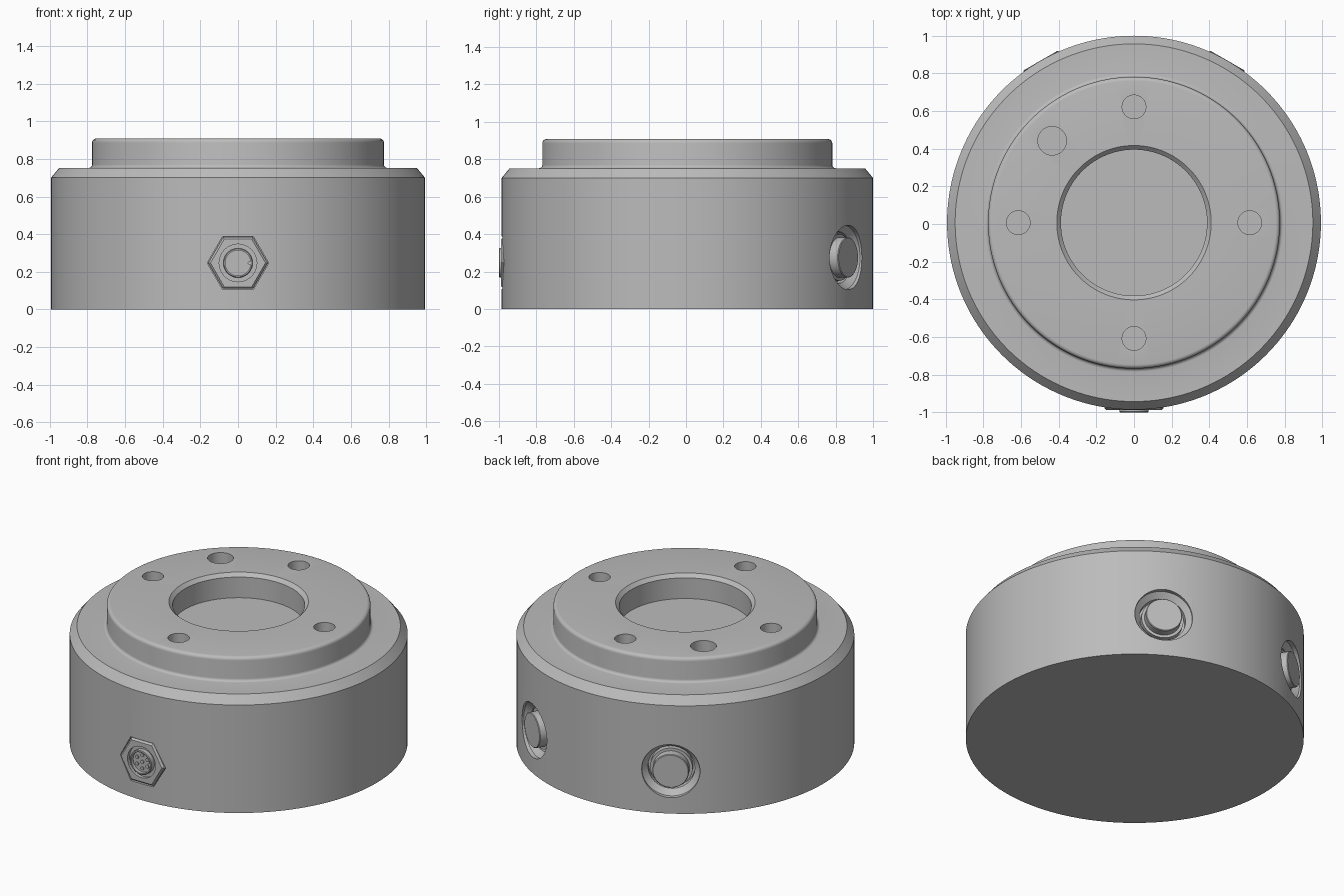
import bpy
import bmesh
from math import cos, sin, pi, radians
from mathutils import Matrix, Vector

cube = bpy.data.objects.get("Cube")
if cube:
    bpy.data.objects.remove(cube, do_unlink=True)

CENTRE_Y = 0.007
RADIUS = 0.993

grey = bpy.data.materials.new("machined_grey")
grey.use_nodes = True
COLOUR = (0.5, 0.5, 0.5, 1)
grey.diffuse_color = COLOUR
grey.node_tree.nodes["Principled BSDF"].inputs["Base Color"].default_value = COLOUR


def lathe(name, profile, sides=48, matrix=None):
    """Spin a (radius, height) profile, listed bottom to top, into a capped solid."""
    bm = bmesh.new()
    rings = [[bm.verts.new((r * cos(2 * pi * i / sides), r * sin(2 * pi * i / sides), z))
              for i in range(sides)] for r, z in profile]
    for low, high in zip(rings, rings[1:]):
        for i in range(sides):
            j = (i + 1) % sides
            bm.faces.new((low[i], low[j], high[j], high[i]))
    bm.faces.new(rings[0][::-1])
    bm.faces.new(rings[-1])
    bmesh.ops.recalc_face_normals(bm, faces=bm.faces)
    mesh = bpy.data.meshes.new(name)
    bm.to_mesh(mesh)
    bm.free()
    mesh.materials.append(grey)
    obj = bpy.data.objects.new(name, mesh)
    bpy.context.collection.objects.link(obj)
    obj.matrix_world = Matrix.Translation((0, CENTRE_Y, 0)) @ (matrix or Matrix())
    return obj


def side_mount(angle, height):
    """Matrix whose local z points radially outward at the given angle."""
    a = radians(angle)
    tangent, up, out = Vector((-sin(a), cos(a), 0)), Vector((0, 0, 1)), Vector((cos(a), sin(a), 0))
    turn = Matrix((tangent, up, out)).transposed().to_4x4()
    return Matrix.Translation((0, 0, height)) @ turn


def cut(obj, cutters):
    """Subtract the cutters and remove them."""
    for cutter in cutters:
        cutter.hide_render = True
        mod = obj.modifiers.new("cut", "BOOLEAN")
        mod.operation = "DIFFERENCE"
        mod.solver = "EXACT"
        mod.object = cutter
        bpy.context.view_layer.objects.active = obj
        bpy.ops.object.modifier_apply(modifier=mod.name)
        bpy.data.objects.remove(cutter, do_unlink=True)


def fillet(r, z, size, start, end, steps=5):
    """Arc of profile points around a centre, angles in degrees."""
    return [(r + size * cos(radians(start + (end - start) * i / steps)),
             z + size * sin(radians(start + (end - start) * i / steps)))
            for i in range(steps + 1)]


# Main housing with chamfered shoulder, raised boss and central bore
TOP, SHOULDER = 0.908, 0.752
profile = [(RADIUS, 0), (RADIUS, 0.70), (0.95, SHOULDER)]
profile += fillet(0.793, SHOULDER + 0.018, 0.018, 270, 180)
profile += fillet(0.753, TOP - 0.022, 0.022, 0, 90)
profile += [(0.41, TOP), (0.388, TOP - 0.022), (0.388, SHOULDER)]
housing = lathe("housing", profile, 160)

# Bolt holes and the larger locating hole in the boss
cutters = []
for angle, size in ((0, 0.063), (90, 0.063), (180, 0.063), (270, 0.063), (135, 0.076)):
    a = radians(angle)
    place = Matrix.Translation((0.615 * cos(a), 0.615 * sin(a), 0))
    cutters.append(lathe("hole_cutter", [(size, SHOULDER), (size, 1)], 40, place))

# Round pockets for the two rear buttons, and the connector seat
REAR_ANGLES = (60, 120)
BUTTON_Z, PLUG_Z = 0.275, 0.247
for angle in REAR_ANGLES:
    cutters.append(lathe("pocket_cutter", [(0.138, 0.90), (0.138, 0.935), (0.172, 0.967), (0.172, 1.1)],
                         56, side_mount(angle, BUTTON_Z)))
front = side_mount(-90, PLUG_Z)
cutters.append(lathe("seat_cutter", [(0.163, 0.955), (0.163, 1.1)], 6, front))
cut(housing, cutters)

# Rear buttons, each standing on a stepped collar
parts = [housing]
for side, angle in zip(("left", "right"), REAR_ANGLES):
    mount = side_mount(angle, BUTTON_Z)
    parts.append(lathe(side + "_collar", [(0.125, 0.89), (0.125, 0.94)], 56, mount))
    parts.append(lathe(side + "_button", [(0.108, 0.89), (0.108, 0.990), (0.104, 0.994)], 56, mount))

# Hexagonal connector nut with a round opening
nut = lathe("connector_nut", [(0.158, 0.94), (0.158, 0.985), (0.146, 0.996)], 6, front)
cut(nut, [lathe("opening_cutter", [(0.1, 0.975), (0.1, 1.1)], 48, front)])
parts.append(nut)

# Connector barrel, hollowed to leave the pin face
barrel = lathe("connector_barrel", [(0.078, 0.95), (0.078, 1.003), (0.074, 1.007)], 48, front)
cut(barrel, [lathe("barrel_cutter", [(0.067, 0.985), (0.067, 1.1)], 48, front)])
parts.append(barrel)

# Contact pins: one in the middle, a ring around it, and a locating key
for i in range(7):
    reach = 0.043 if i else 0
    a = 2 * pi * i / 6 + pi / 6
    place = front @ Matrix.Translation((reach * cos(a), reach * sin(a), 0))
    parts.append(lathe("contact_pin", [(0.011, 0.98), (0.011, 0.992)], 16, place))
key = front @ Matrix.Translation((0.060, 0, 0))
parts.append(lathe("locating_key", [(0.012, 0.98), (0.012, 1.003)], 4, key))

# Smooth the round walls and keep the edges crisp
bpy.ops.object.select_all(action="DESELECT")
for obj in parts:
    obj.select_set(True)
bpy.context.view_layer.objects.active = housing
bpy.ops.object.shade_smooth_by_angle(angle=radians(28))
